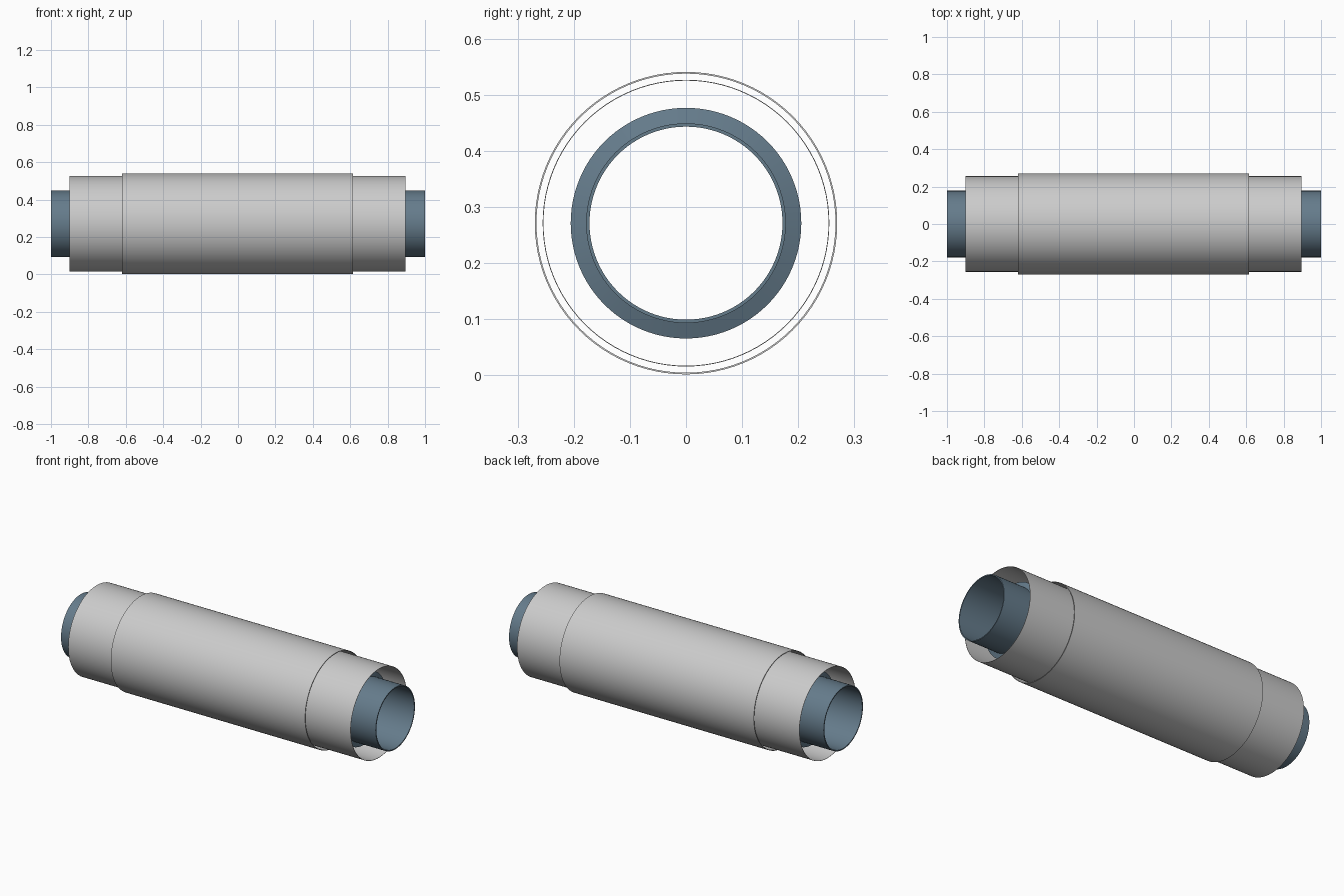
import bpy, bmesh, math

if "Cube" in bpy.data.objects:
    bpy.data.objects.remove(bpy.data.objects["Cube"])

AXIS_Z = 0.271
SEGMENTS = 96


def lathe(name, profile, material=None):
    """Spin a closed (x, radius) profile around the horizontal axis."""
    bm = bmesh.new()
    rings = []
    for i in range(SEGMENTS):
        a = 2 * math.pi * i / SEGMENTS
        rings.append([bm.verts.new((x, r * math.cos(a), r * math.sin(a)))
                      for x, r in profile])
    n = len(profile)
    for i in range(SEGMENTS):
        a, b = rings[i], rings[(i + 1) % SEGMENTS]
        for j in range(n):
            k = (j + 1) % n
            bm.faces.new((a[j], a[k], b[k], b[j]))
    bmesh.ops.recalc_face_normals(bm, faces=bm.faces[:])
    mesh = bpy.data.meshes.new(name)
    bm.to_mesh(mesh)
    bm.free()
    obj = bpy.data.objects.new(name, mesh)
    obj.location.z = AXIS_Z
    bpy.context.collection.objects.link(obj)
    if material:
        mesh.materials.append(material)
    bpy.ops.object.select_all(action='DESELECT')
    obj.select_set(True)
    bpy.context.view_layer.objects.active = obj
    bpy.ops.object.shade_smooth_by_angle(angle=math.radians(30))
    return obj


def tube(name, x0, x1, outer, inner, material=None):
    return lathe(name, [(x0, inner), (x0, outer), (x1, outer), (x1, inner)], material)


blue = bpy.data.materials.new("blue_steel")
blue.diffuse_color = (0.13, 0.20, 0.26, 1)
blue.use_nodes = True
blue.node_tree.nodes["Principled BSDF"].inputs["Base Color"].default_value = blue.diffuse_color

# Thin open sleeves
tube("outer_sleeve", -0.62, 0.615, 0.2695, 0.2665)
tube("middle_sleeve", -0.90, 0.895, 0.2555, 0.2540)

# Inner pipe with a thicker, hidden body between two shoulders
half = [(1.0, 0.172), (1.0, 0.178), (0.81, 0.178), (0.80, 0.2055)]
lathe("inner_pipe", half + [(-x, r) for x, r in reversed(half)], blue)
